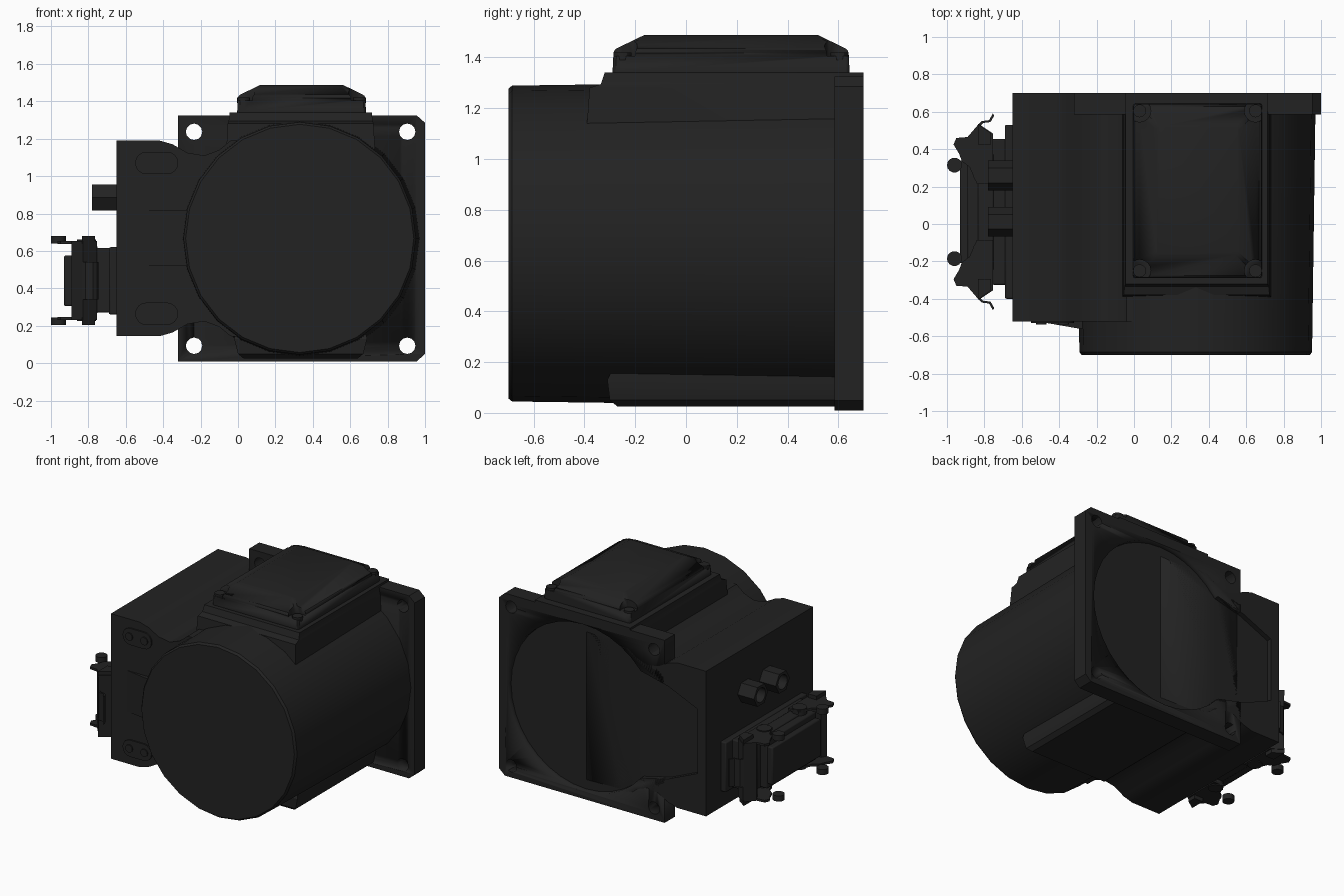
import bpy, bmesh, math

cube = bpy.data.objects.get("Cube")
if cube:
    bpy.data.objects.remove(cube, do_unlink=True)

black = bpy.data.materials.new("matte_black")
black.use_nodes = True
black.diffuse_color = (0.016, 0.016, 0.016, 1)
black.node_tree.nodes["Principled BSDF"].inputs["Base Color"].default_value = black.diffuse_color

CX, CZ = 0.33, 0.667      # motor axis
CY = 0.065                # connector centre line


def loft(name, rings, bevel=0, smooth=True):
    """Skin a stack of equal-length rings and cap both ends."""
    bm = bmesh.new()
    rows = [[bm.verts.new(p) for p in ring] for ring in rings]
    n = len(rows[0])
    for a, b in zip(rows, rows[1:]):
        for i in range(n):
            j = (i + 1) % n
            bm.faces.new((a[i], a[j], b[j], b[i]))
    bm.faces.new(rows[0])
    bm.faces.new(rows[-1])
    bmesh.ops.recalc_face_normals(bm, faces=bm.faces[:])
    mesh = bpy.data.meshes.new(name)
    bm.to_mesh(mesh)
    bm.free()
    mesh.materials.append(black)
    ob = bpy.data.objects.new(name, mesh)
    bpy.context.collection.objects.link(ob)
    if bevel:
        mod = ob.modifiers.new("edge", "BEVEL")
        mod.width, mod.segments, mod.limit_method = bevel, 2, "ANGLE"
    if smooth:
        bpy.ops.object.select_all(action="DESELECT")
        bpy.context.view_layer.objects.active = ob
        ob.select_set(True)
        bpy.ops.object.shade_smooth_by_angle(angle=math.radians(30))
    return ob


def prism(name, pts, lo, hi, axis="y", **kw):
    """Extrude a 2D outline along one axis."""
    place = {"x": lambda p, t: (t, p[0], p[1]),
             "y": lambda p, t: (p[0], t, p[1]),
             "z": lambda p, t: (p[0], p[1], t)}[axis]
    return loft(name, [[place(p, t) for p in pts] for t in (lo, hi)], **kw)


def rect(x0, x1, y0, y1):
    return [(x0, y0), (x1, y0), (x1, y1), (x0, y1)]


def box(name, x, y, z, **kw):
    return prism(name, rect(*x, *y), *z, axis="z", **kw)


def circle(u, v, r, n, start=0):
    return [(u + r * math.cos(start + math.tau * i / n),
             v + r * math.sin(start + math.tau * i / n)) for i in range(n)]


def stadium(x0, x1, z, r):
    arc = [math.pi * i / 8 for i in range(9)]
    return ([(x1 - r + r * math.sin(a), z - r * math.cos(a)) for a in arc]
            + [(x0 + r - r * math.sin(a), z + r * math.cos(a)) for a in arc])


def cut(ob, cutter):
    cutter.hide_render = True
    cutter.hide_set(True)
    cutter.display_type = "WIRE"
    mod = ob.modifiers.new("cut", "BOOLEAN")
    mod.operation, mod.object, mod.solver = "DIFFERENCE", cutter, "EXACT"


def mirror_z(pts):
    return pts + [(x, 2 * CZ - z) for x, z in reversed(pts)]


# Motor drum, slightly wider at the back
def drum_ring(r, y):
    return [(x, y, z) for x, z in circle(CX, CZ, r, 24)]


loft("motor_drum", [drum_ring(0.61, -0.7), drum_ring(0.622, -0.685), drum_ring(0.64, 0.6)])

# Side housing with a concave neck running into the drum
neck = mirror_z([(-0.65, 1.19), (-0.42, 1.19), (-0.35, 1.17), (-0.27, 1.125),
                 (-0.18, 1.11), (-0.1, 1.14), (-0.04, 1.19), (CX, 1.2)])
housing = prism("side_housing", neck, -0.52, 0.7)
loft("front_ramp", [[(-0.55, -0.515, z), (-0.2, -0.515, z), (-0.2, -0.56, z), (-0.29, -0.56, z)]
                    for z in (0.52, 0.815)])

# Mounting flange with chamfered outer corners
flange = prism("mounting_flange", mirror_z([(-0.32, 1.325), (0.955, 1.325), (1.0, 1.285)]), 0.585, 0.7)
for x in (-0.235, 0.905):
    for z in (0.093, 1.237):
        cut(flange, prism("bolt_hole_cutter", circle(x, z, 0.044, 12), 0.5, 0.8))

# Shallow recess in the back: circle opening into a trapezoid
arc = [math.radians(-140 + 280 * i / 28) for i in range(29)]
recess = [(CX + 0.6 * math.cos(a), CZ + 0.6 * math.sin(a)) for a in arc]
recess += [(-0.35, 1.0), (-0.58, 0.9), (-0.58, 2 * CZ - 0.9), (-0.35, 2 * CZ - 1.0)]
recess_cutter = prism("recess_cutter", recess, 0.665, 0.8)
for ob in (flange, housing):
    cut(ob, recess_cutter)


# Terminal box pedestal, lid and lid screws
def rect_ring(x0, x1, y0, y1, z):
    return [(x, y, z) for x, y in rect(x0, x1, y0, y1)]


loft("terminal_pedestal", [rect_ring(-0.07, 0.74, -0.4, 0.6, 1.0),
                           rect_ring(-0.055, 0.725, -0.38, 0.6, 1.28),
                           rect_ring(-0.05, 0.72, -0.335, 0.6, 1.295),
                           rect_ring(-0.045, 0.715, -0.32, 0.6, 1.34)])
box("pedestal_back", (-0.045, 0.715), (0.58, 0.7), (1.29, 1.34))
lid = loft("terminal_lid", [rect_ring(-0.005, 0.685, -0.29, 0.645, 1.33),
                            rect_ring(0, 0.68, -0.285, 0.64, 1.43),
                            rect_ring(0.12, 0.56, -0.165, 0.52, 1.488)], bevel=0.012)
for x in (0.03, 0.65):
    for y in (-0.25, 0.605):
        cut(lid, prism("lid_corner_cutter", circle(x, y, 0.06, 16), 1.405, 1.6, axis="z"))
        prism("lid_screw", circle(x, y, 0.035, 12), 1.39, 1.42, axis="z")

# Bottom rib, flared into the drum
loft("bottom_rib", [rect_ring(0.03, 0.64, -0.27, 0.6, 0.025),
                    rect_ring(0.0, 0.67, -0.3, 0.6, 0.05),
                    rect_ring(-0.02, 0.69, -0.31, 0.6, 0.13),
                    rect_ring(0.0, 0.67, -0.25, 0.6, 0.25)])

# Raised screw pads on the housing front
for z in (1.07, 2 * CZ - 1.07):
    prism("screw_pad", stadium(-0.55, -0.32, z, 0.06), -0.53, -0.5)
    for x in (-0.495, -0.375):
        prism("pad_screw", circle(x, z, 0.028, 12), -0.538, -0.51)

# Hollow hexagonal cable glands
for y in (0.26, 0.012):
    gland = prism("cable_gland", circle(y, 0.885, 0.08, 6), -0.78, -0.64, axis="x")
    cut(gland, prism("gland_cutter", circle(y, 0.885, 0.052, 16), -0.9, -0.7, axis="x"))

# Connector body, stepping outwards from the housing
for name, x0, x1, half_y, z0, z1 in (
        ("connector_base", -0.69, -0.64, 0.465, 0.26, 0.62),
        ("connector_shell", -0.76, -0.68, 0.39, 0.27, 0.615),
        ("connector_collar", -0.835, -0.75, 0.31, 0.265, 0.625),
        ("connector_plug", -0.89, -0.82, 0.28, 0.27, 0.615),
        ("connector_cap", -0.93, -0.88, 0.275, 0.305, 0.575)):
    box(name, (x0, x1), (CY - half_y, CY + half_y), (z0, z1), bevel=0.008)

# Locking levers at both ends of the connector
lever = [(-0.92, 0.27), (-0.935, 0.31), (-0.965, 0.36), (-0.95, 0.395), (-0.89, 0.4),
         (-0.83, 0.47), (-0.755, 0.42), (-0.755, 0.15), (-0.84, 0.15), (-0.88, 0.24)]
clip = [(-0.755, 0.525), (-0.775, 0.49), (-0.815, 0.485), (-0.835, 0.465)]
for side in (-1, 1):
    def flip(pts):
        return [(x, CY + side * y) for x, y in pts]
    for z, out in ((0.645, 1), (0.24, -1)):
        prism("lever_plate", flip(lever), z - 0.008, z + 0.008, axis="z")
        tip = sorted((z - out * 0.005, z + out * 0.035))
        prism("lever_knob", circle(-0.96, CY + side * 0.25, 0.04, 14), *tip, axis="z")
        prism("lever_lug", flip([(-0.835, 0.47), (-0.765, 0.42), (-0.765, 0.36), (-0.835, 0.36)]),
              *tip, axis="z")
        pivot = sorted((z - out * 0.06, z + out * 0.015))
        prism("lever_pivot", circle(-0.81, CY + side * 0.2, 0.05, 16), *pivot, axis="z")
    prism("lever_handle", flip([(-0.89, 0.4), (-0.83, 0.47), (-0.755, 0.42), (-0.755, 0.38), (-0.87, 0.36)]),
          0.24, 0.645, axis="z")
    strip = clip + [(x + 0.008, y - 0.01) for x, y in reversed(clip)]
    prism("spring_clip", flip(strip), 0.34, 0.54, axis="z")
